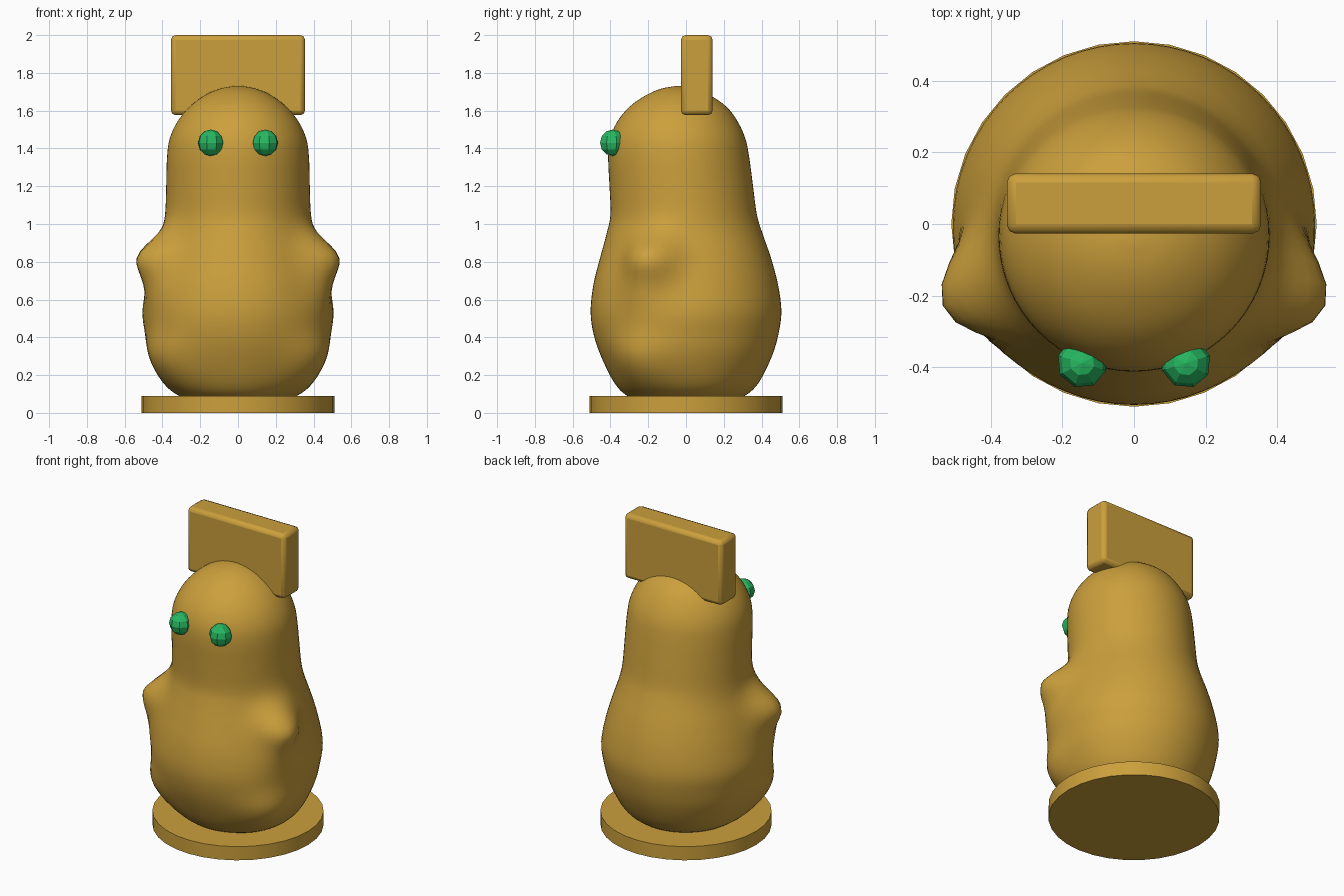
import bpy, bmesh, math
from mathutils import Vector

if "Cube" in bpy.data.objects:
    bpy.data.objects.remove(bpy.data.objects["Cube"])


def material(name, rgb):
    m = bpy.data.materials.new(name)
    m.diffuse_color = (*rgb, 1)
    m.use_nodes = True
    m.node_tree.nodes["Principled BSDF"].inputs["Base Color"].default_value = m.diffuse_color
    return m


gold = material("gold", (0.60, 0.35, 0.045))
green = material("green", (0.02, 0.48, 0.12))


def finish(ob, name, mat, smooth=None):
    ob.name = name
    ob.data.materials.append(mat)
    bpy.ops.object.select_all(action='DESELECT')
    ob.select_set(True)
    bpy.context.view_layer.objects.active = ob
    if smooth:
        bpy.ops.object.shade_smooth_by_angle(angle=math.radians(smooth))
    return ob


# Round base
bpy.ops.mesh.primitive_cylinder_add(vertices=32, radius=0.51, depth=0.09, location=(0, 0, 0.045))
finish(bpy.context.object, "base", gold, 30)

# Pear-shaped body: z, half width, front y, back y
rows = [Vector(r) for r in [
    (0.05, 0.20, -0.20, 0.20), (0.09, 0.31, -0.31, 0.31), (0.16, 0.39, -0.38, 0.385),
    (0.30, 0.46, -0.45, 0.455), (0.42, 0.49, -0.49, 0.49), (0.54, 0.505, -0.505, 0.505),
    (0.68, 0.48, -0.49, 0.487), (0.82, 0.44, -0.455, 0.45), (0.95, 0.40, -0.42, 0.405),
    (1.05, 0.385, -0.40, 0.375), (1.20, 0.38, -0.405, 0.355), (1.35, 0.376, -0.412, 0.335),
    (1.45, 0.362, -0.402, 0.315), (1.54, 0.322, -0.365, 0.275), (1.62, 0.258, -0.30, 0.215),
    (1.68, 0.178, -0.215, 0.13), (1.715, 0.10, -0.135, 0.055), (1.73, 0.025, -0.06, -0.02)]]

# Shoulder, forearm and leg swellings: centre, spread, height
bumps = [(Vector((0.42, -0.18, 0.83)), 0.095, 0.135),
         (Vector((0.45, -0.25, 0.66)), 0.09, 0.035),
         (Vector((0.40, -0.26, 0.26)), 0.13, 0.065)]


def smooth_rows(rows, steps):
    out = []
    for i in range(len(rows) - 1):
        a, b, c, d = (rows[min(max(i + k, 0), len(rows) - 1)] for k in (-1, 0, 1, 2))
        for s in range(steps):
            t = s / steps
            out.append(0.5 * (2 * b + (c - a) * t + (2 * a - 5 * b + 4 * c - d) * t * t
                              + (3 * b - a - 3 * c + d) * t ** 3))
    return out + [rows[-1]]


SEG = 64
bm = bmesh.new()
rings = []
for z, rx, front, back in smooth_rows(rows, 4):
    ring = []
    for i in range(SEG):
        a = math.tau * i / SEG
        p = Vector((rx * math.cos(a), (front + back) / 2 + (back - front) / 2 * math.sin(a), z))
        out = Vector((math.cos(a), math.sin(a), 0))
        q = Vector((abs(p.x), p.y, p.z))
        for centre, spread, height in bumps:
            p += out * height * math.exp(-(q - centre).length_squared / (2 * spread ** 2) * 1.1)
        ring.append(bm.verts.new(p))
    rings.append(ring)
for lo, hi in zip(rings, rings[1:]):
    for i in range(SEG):
        j = (i + 1) % SEG
        bm.faces.new((lo[i], lo[j], hi[j], hi[i]))
bm.faces.new(rings[0][::-1])
bm.faces.new(rings[-1])
mesh = bpy.data.meshes.new("body")
bm.to_mesh(mesh)
bm.free()
body = bpy.data.objects.new("body", mesh)
bpy.context.collection.objects.link(body)
finish(body, "body", gold, 50)

# Low-poly eyes
for side, x in (("left", -0.145), ("right", 0.145)):
    bpy.ops.mesh.primitive_uv_sphere_add(segments=8, ring_count=6, radius=0.07,
                                         location=(x, -0.388, 1.43))
    eye = finish(bpy.context.object, side + "_eye", green)
    eye.rotation_euler = (0, 0, math.copysign(0.3, x))

# Bevelled slab across the top of the head
bpy.ops.mesh.primitive_cube_add(size=1, location=(0, 0.057, 1.788))
slab = bpy.context.object
slab.scale = (0.71, 0.168, 0.424)
bpy.ops.object.transform_apply(location=False, rotation=False, scale=True)
finish(slab, "head_slab", gold, 30)
bevel = slab.modifiers.new("bevel", 'BEVEL')
bevel.width = 0.025
bevel.segments = 2
